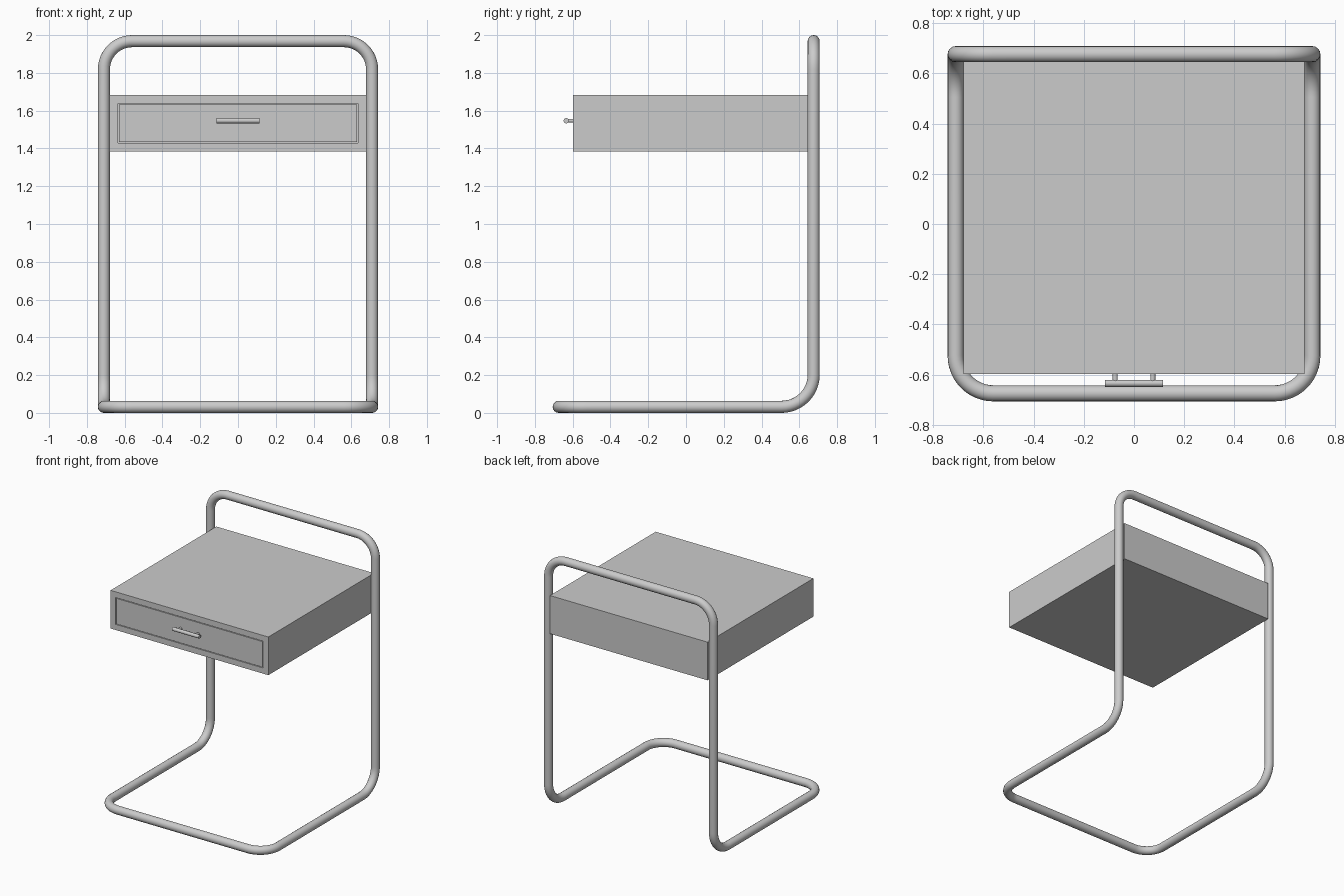
import bpy, bmesh
from math import tan, pi
from mathutils import Vector, Matrix

if "Cube" in bpy.data.objects:
    bpy.data.objects.remove(bpy.data.objects["Cube"])

R = 0.032  # tube radius


def fillet(prev, corner, nxt, r, steps=12):
    """Arc points rounding a right-angle corner."""
    a = (prev - corner).normalized()
    b = (nxt - corner).normalized()
    centre = corner + (a + b) * r
    pts = []
    for i in range(steps + 1):
        t = i / steps
        # sweep from -b direction to -a direction around the centre
        axis = (-b).cross(-a).normalized()
        pts.append(centre + Matrix.Rotation(t * pi / 2, 3, axis) @ (-b * r))
    return pts


def add_mesh(name, bm):
    bmesh.ops.recalc_face_normals(bm, faces=bm.faces)
    me = bpy.data.meshes.new(name)
    bm.to_mesh(me)
    bm.free()
    ob = bpy.data.objects.new(name, me)
    bpy.context.collection.objects.link(ob)
    return ob


def rod(name, p, q, radius, sides=24):
    p, q = Vector(p), Vector(q)
    bpy.ops.mesh.primitive_cylinder_add(vertices=sides, radius=radius, depth=(q - p).length,
                                        location=(p + q) / 2)
    ob = bpy.context.object
    ob.name = name
    ob.rotation_euler = (q - p).to_track_quat('Z', 'Y').to_euler()
    bpy.ops.object.shade_smooth_by_angle()
    return ob


# Tubular frame: one closed loop bent through six corners
X, YB, YF, ZT = 0.71, 0.676, -0.674, 2 - R
corners = [((-X, YB, ZT), 0.15), ((X, YB, ZT), 0.15), ((X, YB, R), 0.17),
           ((X, YF, R), 0.15), ((-X, YF, R), 0.15), ((-X, YB, R), 0.17)]
path = []
for i, (c, r) in enumerate(corners):
    path += fillet(Vector(corners[i - 1][0]), Vector(c),
                   Vector(corners[(i + 1) % 6][0]), r)
curve = bpy.data.curves.new("tube_frame", 'CURVE')
curve.dimensions = '3D'
curve.bevel_depth = R
curve.bevel_resolution = 6
spline = curve.splines.new('POLY')
spline.points.add(len(path) - 1)
for pt, co in zip(spline.points, path):
    pt.co = (*co, 1)
spline.use_cyclic_u = True
spline.use_smooth = True
bpy.context.collection.objects.link(bpy.data.objects.new("tube_frame", curve))

# Cabinet box, with a thin groove outlining the drawer front
lo, hi = Vector((-0.679, -0.597, 1.385)), Vector((0.679, 0.703, 1.682))
bm = bmesh.new()
bmesh.ops.create_cube(bm, size=1, matrix=Matrix.Translation((lo + hi) / 2)
                      @ Matrix.Diagonal((*(hi - lo), 1)))
front = min(bm.faces, key=lambda f: f.calc_center_median().y)
bmesh.ops.inset_region(bm, faces=[front], thickness=0.044, use_even_offset=True)
groove = bmesh.ops.inset_region(bm, faces=[front], thickness=0.005, use_even_offset=True)["faces"]
ext = bmesh.ops.extrude_face_region(bm, geom=groove)
bmesh.ops.translate(bm, vec=(0, 0.015, 0),
                    verts=[v for v in ext["geom"] if isinstance(v, bmesh.types.BMVert)])
bmesh.ops.delete(bm, geom=[f for f in groove if f.is_valid], context='FACES_ONLY')
add_mesh("drawer_box", bm)

# Drawer handle: bar on two posts
HY, HZ = -0.634, 1.547
rod("handle_bar", (-0.115, HY, HZ), (0.115, HY, HZ), 0.014)
for side, sx in (("left", -1), ("right", 1)):
    rod(f"handle_post_{side}", (sx * 0.075, HY, HZ), (sx * 0.075, -0.59, HZ), 0.01, 16)
